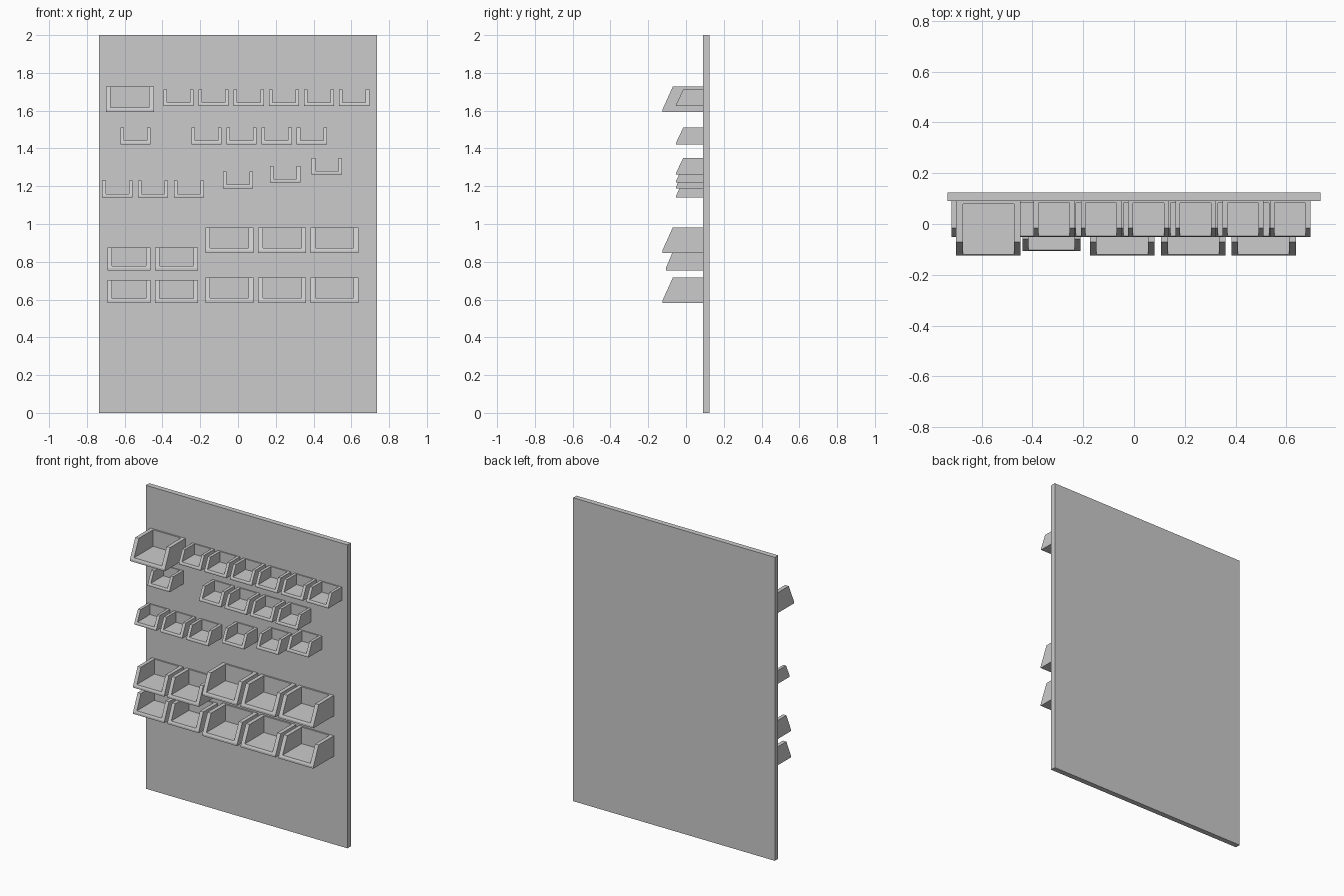
import bpy
import bmesh

cube = bpy.data.objects.get("Cube")
if cube:
    bpy.data.objects.remove(cube, do_unlink=True)

grey = bpy.data.materials.new("plain grey")
grey.use_nodes = True
colour = (0.6, 0.6, 0.6, 1)
grey.diffuse_color = colour
grey.node_tree.nodes["Principled BSDF"].inputs["Base Color"].default_value = colour

BOARD_FRONT = 0.09


def finish_mesh(bm, name):
    bmesh.ops.recalc_face_normals(bm, faces=bm.faces)
    mesh = bpy.data.meshes.new(name)
    bm.to_mesh(mesh)
    bm.free()
    mesh.materials.append(grey)
    return mesh


def place(mesh, name, location):
    obj = bpy.data.objects.new(name, mesh)
    obj.location = location
    bpy.context.collection.objects.link(obj)


def bin_mesh(name, width, height, front, slant, wall, back_wall):
    """Open-topped bin with a slanted open front; origin at bottom, on the board."""
    bm = bmesh.new()
    depth = front - BOARD_FRONT
    lip = wall * 0.5
    floor_y = depth + slant * (wall - lip) / (height - lip)
    outer = {"A": (depth, 0), "B": (depth, lip), "C": (depth + slant, height),
             "D": (0, height), "E": (0, 0)}
    inner = {"F": (floor_y, wall), "K": (depth + slant, height),
             "H": (-back_wall, height), "G": (-back_wall, wall)}
    v = {}
    for profile, half in ((outer, width / 2), (inner, width / 2 - wall)):
        for key, (y, z) in profile.items():
            v[key.lower()] = bm.verts.new((-half, y, z))
            v[key] = bm.verts.new((half, y, z))
    # lower case is the right side, upper case the left side
    for loop in ("ABCDE", "abcde", "FKHG", "fkhg",   # outer and inner sides
                 "FGgf", "GHhg",                     # cavity floor and back
                 "AEea", "EDde", "ABba",             # underside, back, lip
                 "bBCKFfkc", "CDdckhHK"):            # slanted rim and top rim
        bm.faces.new([v[k] for k in loop])
    return finish_mesh(bm, name)


# Wall board
bm = bmesh.new()
bmesh.ops.create_cube(bm, size=1)
bmesh.ops.scale(bm, vec=(1.47, 0.035, 2), verts=bm.verts)
place(finish_mesh(bm, "board"), "board", (0, BOARD_FRONT + 0.0175, 1))

# Three bin sizes
small = bin_mesh("small_bin", 0.16, 0.088, -0.052, 0.037, 0.019, 0.007)
medium = bin_mesh("medium_bin", 0.228, 0.122, -0.107, 0.047, 0.024, 0.01)
large = bin_mesh("large_bin", 0.254, 0.135, -0.125, 0.055, 0.026, 0.011)

# Rows of bins: mesh, height of underside, centres along x
rows = [
    (large, 1.592, [-0.573]),
    (small, 1.624, [-0.315 + 0.186 * i for i in range(6)]),
    (small, 1.422, [-0.542] + [-0.167 + 0.186 * i for i in range(4)]),
    (small, 1.141, [-0.639, -0.45, -0.26]),
    (small, 1.189, [0]),
    (small, 1.22, [0.25]),
    (small, 1.262, [0.47]),
    (medium, 0.754, [-0.576, -0.325]),
    (large, 0.847, [-0.046, 0.234, 0.51]),
    (medium, 0.581, [-0.576, -0.325]),
    (large, 0.581, [-0.046, 0.234, 0.51]),
]
for mesh, z, centres in rows:
    for x in centres:
        place(mesh, mesh.name, (x, BOARD_FRONT, z))
